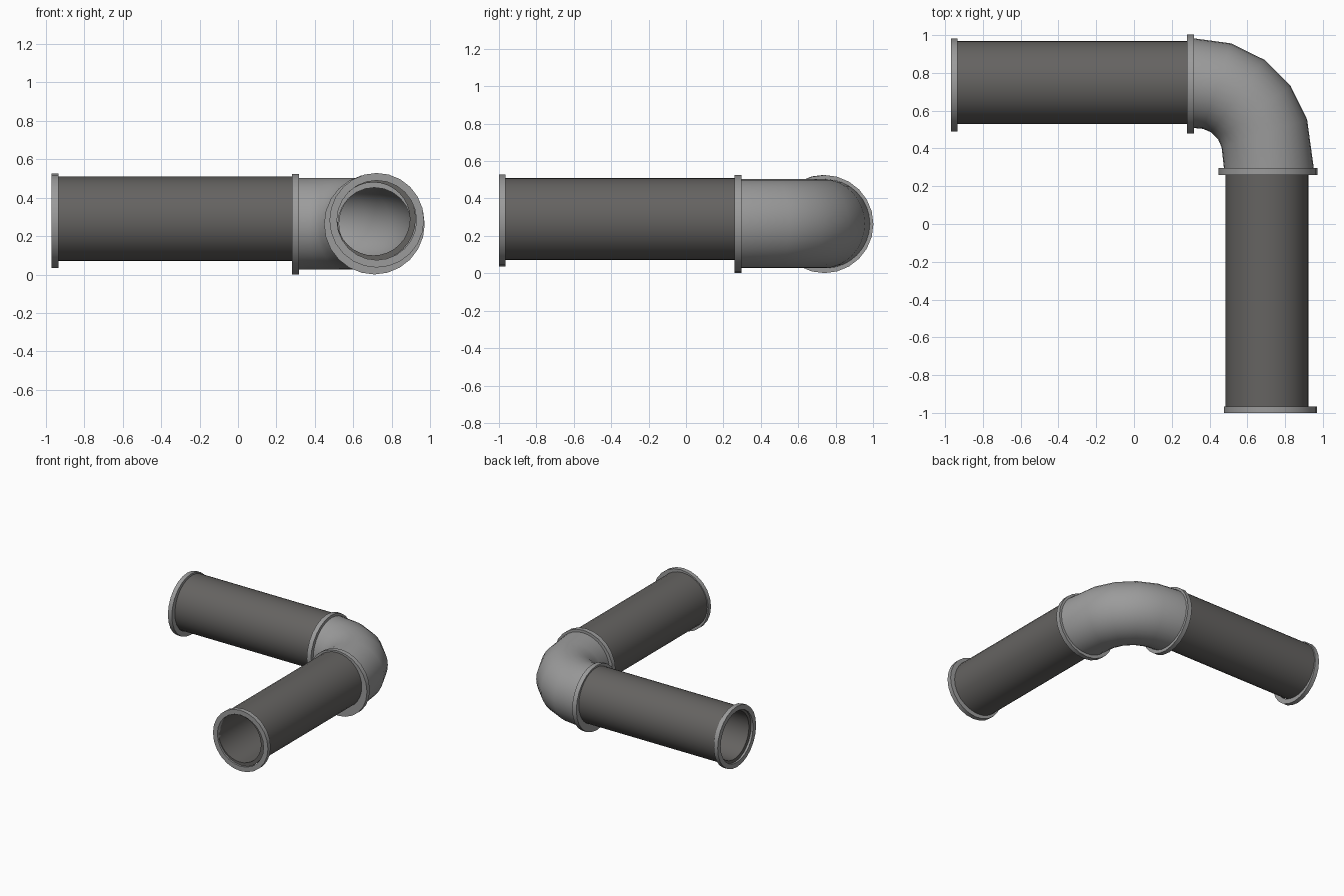
import bpy, bmesh, math
from mathutils import Vector

if "Cube" in bpy.data.objects:
    bpy.data.objects.remove(bpy.data.objects["Cube"])


def material(name, rgb):
    m = bpy.data.materials.new(name)
    m.diffuse_color = (*rgb, 1)
    m.use_nodes = True
    m.node_tree.nodes["Principled BSDF"].inputs["Base Color"].default_value = m.diffuse_color
    return m


LIGHT = material("light_metal", (0.33, 0.33, 0.33))
DARK = material("dark_metal", (0.13, 0.125, 0.12))


def tube(name, path, tangents, r_out, r_in, sides, mat):
    """Hollow tube swept along a horizontal path, with annular ends."""
    bm = bmesh.new()
    rings = []
    for p, t in zip(path, tangents):
        side = Vector(t).normalized().cross(Vector((0, 0, 1)))
        loops = []
        for r in (r_out, r_in):
            loop = []
            for i in range(sides):
                a = 2 * math.pi * i / sides
                offset = side * (r * math.cos(a)) + Vector((0, 0, r * math.sin(a)))
                loop.append(bm.verts.new(Vector(p) + offset))
            loops.append(loop)
        rings.append(loops)

    def bridge(a, b):
        for i in range(sides):
            j = (i + 1) % sides
            bm.faces.new((a[i], a[j], b[j], b[i]))

    for a, b in zip(rings, rings[1:]):
        bridge(a[0], b[0])
        bridge(a[1], b[1])
    bridge(*rings[0])
    bridge(*rings[-1])
    bmesh.ops.recalc_face_normals(bm, faces=bm.faces)
    mesh = bpy.data.meshes.new(name)
    bm.to_mesh(mesh)
    bm.free()
    obj = bpy.data.objects.new(name, mesh)
    bpy.context.collection.objects.link(obj)
    mesh.materials.append(mat)
    bpy.ops.object.select_all(action='DESELECT')
    obj.select_set(True)
    bpy.context.view_layer.objects.active = obj
    bpy.ops.object.shade_smooth_by_angle(angle=math.radians(40))
    return obj


def straight(name, a, b, r_out, r_in, sides, mat):
    d = Vector(b) - Vector(a)
    tube(name, (a, b), (d, d), r_out, r_in, sides, mat)


# straight pipes
straight("left_pipe", (-0.955, 0.75, 0.29), (0.30, 0.75, 0.29), 0.22, 0.19, 32, DARK)
straight("front_pipe", (0.705, -0.985, 0.29), (0.705, 0.28, 0.29), 0.22, 0.19, 32, DARK)

# flanges at the open ends
straight("left_end_flange", (-0.97, 0.735, 0.28), (-0.935, 0.735, 0.28), 0.246, 0.207, 24, LIGHT)
straight("front_end_flange", (0.722, -1.0, 0.283), (0.722, -0.965, 0.283), 0.246, 0.207, 24, LIGHT)

# flanges where the pipes meet the elbow
straight("left_elbow_flange", (0.28, 0.74, 0.263), (0.317, 0.74, 0.263), 0.262, 0.19, 24, LIGHT)
straight("front_elbow_flange", (0.71, 0.26, 0.263), (0.71, 0.297, 0.263), 0.262, 0.19, 24, LIGHT)

# elbow bend
centre = [(0.295, 0.748), (0.44, 0.73), (0.55, 0.677), (0.637, 0.59), (0.69, 0.48), (0.716, 0.28)]
angles = [0, 18, 36, 54, 72, 90]
tube("elbow", [(x, y, 0.265) for x, y in centre],
     [(math.cos(math.radians(a)), -math.sin(math.radians(a)), 0) for a in angles],
     0.238, 0.19, 32, LIGHT)
